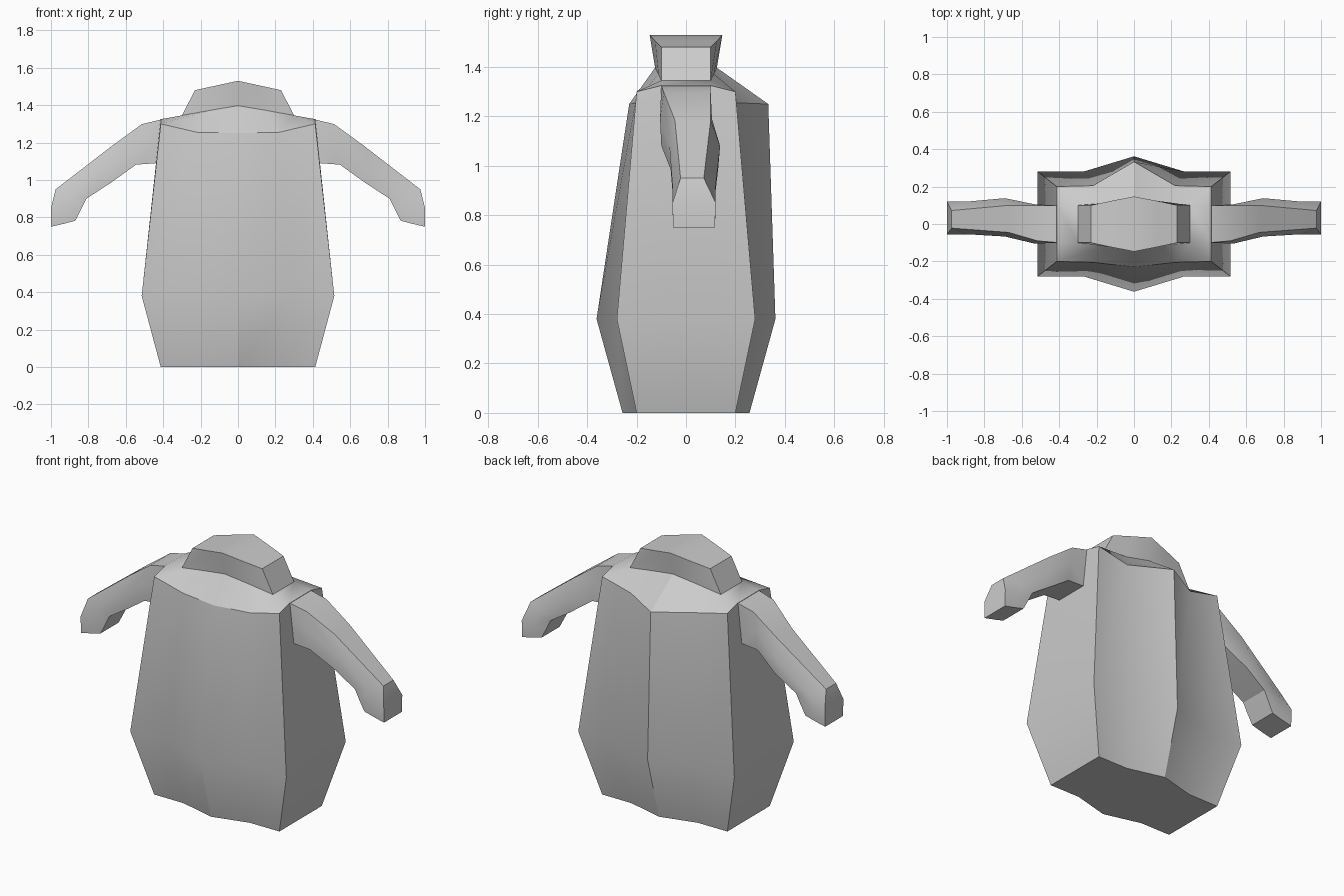
import bpy, bmesh, math

if "Cube" in bpy.data.objects:
    bpy.data.objects.remove(bpy.data.objects["Cube"])


def loft(bm, rings):
    """Skin a list of equal-length point rings, returning the vertex rings."""
    vs = [[bm.verts.new(p) for p in r] for r in rings]
    for a, b in zip(vs, vs[1:]):
        n = len(a)
        for i in range(n):
            j = (i + 1) % n
            bm.faces.new((a[i], a[j], b[j], b[i]))
    return vs


def finish(bm, name):
    bmesh.ops.remove_doubles(bm, verts=bm.verts, dist=0.0005)
    bmesh.ops.recalc_face_normals(bm, faces=bm.faces)
    me = bpy.data.meshes.new(name)
    bm.to_mesh(me)
    bm.free()
    ob = bpy.data.objects.new(name, me)
    bpy.context.collection.objects.link(ob)
    bpy.ops.object.select_all(action='DESELECT')
    ob.select_set(True)
    bpy.context.view_layer.objects.active = ob
    bpy.ops.object.shade_smooth_by_angle(angle=math.radians(30))
    return ob


def ring(corner, quarter, front, back, side):
    """14-point symmetric ring; front/back are (y, z) at x = 0."""
    (cx, cy, cz), (qx, qy, qz), (sx, sy, sz) = corner, quarter, side
    return [(-cx, -cy, cz), (-qx, -qy, qz), (0, *front), (qx, -qy, qz), (cx, -cy, cz),
            (sx, -sy, sz), (sx, sy, sz),
            (cx, cy, cz), (qx, qy, qz), (0, *back), (-qx, qy, qz), (-cx, cy, cz),
            (-sx, sy, sz), (-sx, -sy, sz)]


# Body with shoulder yoke
bm = bmesh.new()
neck = ring((.30, .10, 1.345), (.15, .112, 1.372), (-.125, 1.397), (.125, 1.397), (.30, .10, 1.345))
v = loft(bm, [
    ring((.413, .20, 0), (.22, .20, 0), (-.257, 0), (.257, 0), (.413, .10, 0)),
    ring((.515, .28, .38), (.27, .28, .38), (-.362, .38), (.362, .38), (.515, .10, .38)),
    ring((.413, .20, 1.30), (.22, .205, 1.255), (-.23, 1.25), (.333, 1.25), (.413, .10, 1.325)),
    neck,
    # Collar block
    ring((.23, .10, 1.48), (.115, .125, 1.505), (-.147, 1.53), (.147, 1.53), (.23, .10, 1.48)),
])
bm.faces.new(v[0][::-1])
t = v[-1]
for i in range(4):
    bm.faces.new((t[i], t[i + 1], t[10 - i], t[11 - i]))
finish(bm, "jacket_body")


# Sleeves: each section is three (x, z, y_front, y_back) levels, top to bottom
sections = [
    [(.40, 1.326, -.10, .10), (.42, 1.21, -.10, .10), (.43, 1.09, -.10, .10)],
    [(.515, 1.298, -.09, .10), (.53, 1.19, -.105, .105), (.545, 1.082, -.10, .105)],
    [(.67, 1.185, -.045, .10), (.69, 1.08, -.067, .138), (.68, .985, -.062, .13)],
    [(.975, .95, -.022, .072), (.89, .92, -.055, .12), (.81, .90, -.055, .12)],
    [(1.0, .85, -.055, .12), (.92, .83, -.055, .12), (.835, .85, -.055, .12)],
    [(1.0, .75, -.052, .117), (.93, .766, -.052, .117), (.87, .782, -.052, .117)],
]
for side, name in ((1, "right_sleeve"), (-1, "left_sleeve")):
    bm = bmesh.new()
    rings = [[(side * x, f, z) for x, z, f, b in s] +
             [(side * x, b, z) for x, z, f, b in reversed(s)] for s in sections]
    v = loft(bm, rings)
    bm.faces.new(v[0])
    bm.faces.new(v[-1])
    finish(bm, name)
